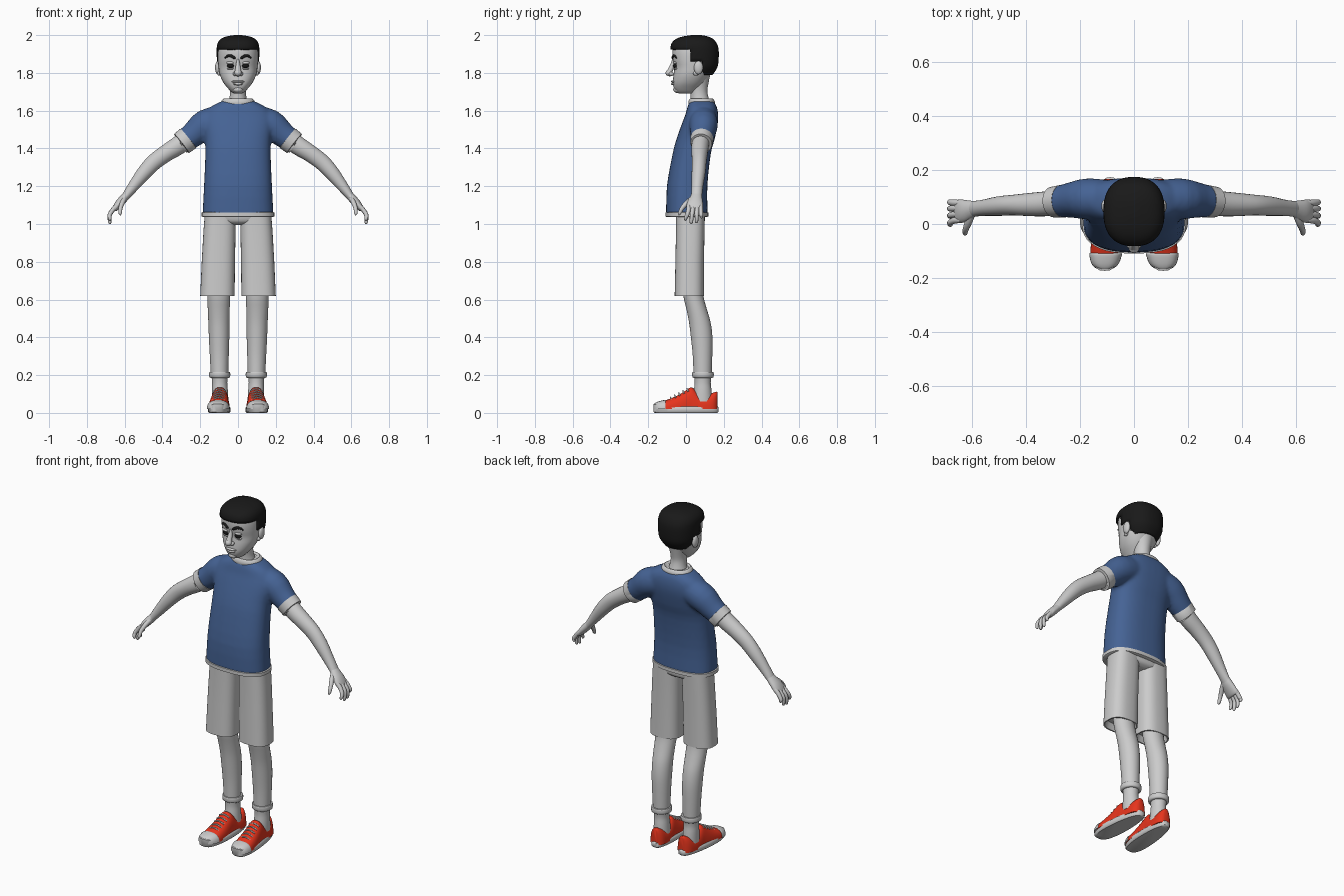
import bpy, bmesh, math
from mathutils import Vector, Matrix


def mat(name, col):
    m = bpy.data.materials.new(name)
    m.diffuse_color = (*col, 1)
    return m


BLUE = mat("blue cloth", (0.06, 0.125, 0.30))
RED = mat("red canvas", (0.80, 0.035, 0.012))
BLACK = mat("black hair", (0.010, 0.010, 0.010))


def spline(rows, steps):
    """Catmull-Rom interpolation of tuples, passing through every row."""
    out = []
    for i in range(len(rows) - 1):
        p = [rows[max(0, min(len(rows) - 1, i + k))] for k in (-1, 0, 1, 2)]
        for s in range(steps):
            t = s / steps
            out.append([0.5 * (2 * b + (c - a) * t + (2 * a - 5 * b + 4 * c - d) * t * t
                               + (3 * b - a - 3 * c + d) * t ** 3) for a, b, c, d in zip(*p)])
    return out + [list(rows[-1])]


def power(v, e):
    return math.copysign(abs(v) ** e, v)


def ellipse(n, expo):
    return [(power(math.cos(a), 2 / expo), power(math.sin(a), 2 / expo))
            for a in (2 * math.pi * k / n for k in range(n))]


def level_rings(rows, n=32, expo=2.3, steps=3):
    """Horizontal rings from rows (z, centre x, front y, back y, half width)."""
    return [[Vector((cx + rx * u, (yf + yb) / 2 + (yb - yf) / 2 * v, z)) for u, v in ellipse(n, expo)]
            for z, cx, yf, yb, rx in spline(rows, steps)]


def path_rings(rows, n=20, steps=3, ref=(0, 1, 0)):
    """Rings across a path from rows (x, y, z, half thickness, half size along ref)."""
    rows, ref, rings = spline(rows, steps), Vector(ref), []
    for i, r in enumerate(rows):
        t = (Vector(rows[min(i + 1, len(rows) - 1)][:3]) - Vector(rows[max(i - 1, 0)][:3])).normalized()
        v = (ref - t * ref.dot(t)).normalized()
        w = v.cross(t)
        rings.append([Vector(r[:3]) + w * (r[3] * a) + v * (r[4] * b) for a, b in ellipse(n, 2)])
    return rings


def finish(bm, name, material=None, angle=45):
    bmesh.ops.recalc_face_normals(bm, faces=bm.faces)
    me = bpy.data.meshes.new(name)
    bm.to_mesh(me)
    bm.free()
    me.shade_smooth()
    me.set_sharp_from_angle(angle=math.radians(angle))
    ob = bpy.data.objects.new(name, me)
    bpy.context.collection.objects.link(ob)
    if material:
        me.materials.append(material)
    return ob


def skin(name, *shells, material=None, drop=None):
    """Bridge each list of rings into a capped shell; drop(centre) removes faces."""
    bm = bmesh.new()
    for rings in shells:
        vs = [[bm.verts.new(p) for p in ring] for ring in rings]
        n = len(vs[0])
        for a, b in zip(vs, vs[1:]):
            for k in range(n):
                bm.faces.new((a[k], a[(k + 1) % n], b[(k + 1) % n], b[k]))
        bm.faces.new(vs[0])
        bm.faces.new(vs[-1])
    if drop:
        bmesh.ops.delete(bm, geom=[f for f in bm.faces if drop(f.calc_center_median())], context='FACES')
    return finish(bm, name, material)


def ball(name, loc, size, material=None):
    bm = bmesh.new()
    bmesh.ops.create_uvsphere(bm, u_segments=20, v_segments=12, radius=1,
                              matrix=Matrix.LocRotScale(Vector(loc), None, Vector(size)))
    return finish(bm, name, material)


def flip(rows, s):
    return [(r[0] * s, *r[1:]) for r in rows]


# shirt: torso and two sleeves fused into one smooth skin
torso = level_rings([(1.045, 0, -.105, .115, .188), (1.2, 0, -.101, .113, .180), (1.37, 0, -.071, .131, .173),
                     (1.45, 0, -.05, .152, .175), (1.53, 0, -.022, .168, .188), (1.58, 0, -.003, .170, .180),
                     (1.62, 0, .008, .163, .145), (1.65, 0, .02, .147, .088)], 40, 2.5)
sleeve = [(.08, .09, 1.555, .075, .070), (.17, .093, 1.527, .080, .076), (.235, .088, 1.475, .068, .065),
          (.293, .081, 1.432, .060, .056)]
shirt = skin("shirt", torso, *[path_rings(flip(sleeve, s), 28) for s in (1, -1)], material=BLUE)
rm = shirt.modifiers.new("fuse", 'REMESH')
rm.mode, rm.voxel_size, rm.use_smooth_shade = 'VOXEL', 0.010, True
sm = shirt.modifiers.new("soften", 'SMOOTH')
sm.factor, sm.iterations = 0.5, 5

# grey trims of the shirt
skin("shirt_hem", level_rings([(1.036, 0, -.10, .11, .185), (1.04, 0, -.109, .118, .192),
                               (1.06, 0, -.109, .118, .192), (1.064, 0, -.10, .11, .185)], 40, 2.5, 1))
skin("collar", level_rings([(1.635, 0, .013, .15, .085), (1.645, 0, .012, .153, .09), (1.658, 0, .016, .148, .083),
                            (1.664, 0, .022, .14, .073), (1.655, 0, .03, .13, .062)], 36, 2.2, 2))

# shorts waist, bridging both legs
skin("shorts_waist", level_rings([(.995, 0, -.02, .07, .06), (1.01, 0, -.045, .095, .13),
                                  (1.04, 0, -.055, .10, .172), (1.1, 0, -.06, .10, .17)], 36, 2.6))

# head and neck
skin("neck", level_rings([(1.62, 0, .02, .135, .062), (1.66, 0, .024, .122, .047), (1.70, 0, .022, .113, .042),
                          (1.74, 0, .015, .118, .046), (1.80, 0, .02, .13, .06)], 28, 2))
skin("head", level_rings([(1.69, 0, -.035, .04, .018), (1.698, 0, -.05, .055, .034), (1.72, 0, -.064, .075, .055),
                          (1.75, 0, -.069, .10, .078), (1.79, 0, -.066, .125, .096), (1.83, 0, -.062, .145, .103),
                          (1.87, 0, -.070, .153, .106), (1.92, 0, -.071, .155, .105), (1.96, 0, -.055, .14, .09),
                          (1.985, 0, 0, .10, .05)], 36, 2.25))


# hair: cap with a stepped hairline around the face and ears
def face_area(c):
    return (c.z < 1.923 and c.y < .018) or (c.z < 1.86 and c.y < .085) or c.z < 1.789


hair = skin("hair", level_rings([(1.788, 0, -.06, .140, .082), (1.825, 0, -.07, .164, .103), (1.86, 0, -.078, .172, .111),
                                 (1.923, 0, -.082, .173, .113), (1.957, 0, -.076, .162, .108),
                                 (1.98, 0, -.052, .143, .09), (1.993, 0, -.015, .115, .06),
                                 (2.0, 0, .03, .08, .02)], 48, 2.4), material=BLACK, drop=face_area)
so = hair.modifiers.new("thickness", 'SOLIDIFY')
so.thickness, so.offset = 0.016, -1

# nose and mouth
skin("nose", path_rings([(0, -.062, 1.872, .006, .012), (0, -.068, 1.85, .010, .012), (0, -.083, 1.815, .016, .014),
                         (0, -.088, 1.80, .018, .014), (0, -.078, 1.785, .008, .008)]))
ball("nose_tip", (0, -.089, 1.80), (.019, .019, .018))
ball("upper_lip", (0, -.064, 1.754), (.034, .016, .007))
ball("lower_lip", (0, -.064, 1.742), (.026, .015, .008))
ball("chin", (0, -.045, 1.712), (.027, .023, .018))


# shoe helpers: shoes toe out slightly
def mid(y):
    return .098 - .06 * y


def shoe_rings(rows, steps=3):
    """Arched sections from rows (y, half width, top z)."""
    return [[Vector((mid(y) + w * power(math.cos(a), .75), y, .02 + (zt - .02) * math.sin(a) ** .85))
             for a in (math.pi * k / 16 for k in range(17))] for y, w, zt in spline(rows, steps)]


def sole_ring(z, grow, lift=0):
    ring = []
    for k in range(40):
        a = 2 * math.pi * k / 40
        y = (.173 + grow) * math.sin(a)
        x = mid(y) + (.057 - .045 * y + grow) * power(math.cos(a), .65)
        ring.append(Vector((x, y, z + lift * max(0, -y - .09) / .08)))
    return ring


def mirror_x(rings, s):
    return [[Vector((p.x * s, p.y, p.z)) for p in r] for r in rings]


for s, side in ((1, "left"), (-1, "right")):
    def limb(name, rows, material=None, **kw):
        return skin(f"{side}_{name}", path_rings(flip(rows, s), **kw), material=material)

    def stack(name, rows, material=None, **kw):
        return skin(f"{side}_{name}", mirror_x(level_rings(rows, **kw), s), material=material)

    # face details
    ball(f"{side}_ear", (s * .107, .066, 1.828), (.014, .024, .036))
    ball(f"{side}_earlobe", (s * .10, .052, 1.798), (.010, .014, .013))
    ball(f"{side}_nostril", (s * .016, -.077, 1.795), (.011, .014, .011))
    ball(f"{side}_eye", (s * .038, -.054, 1.838), (.020, .014, .014), BLACK)
    ball(f"{side}_upper_eyelid", (s * .038, -.053, 1.853), (.024, .016, .009))
    ball(f"{side}_lower_eyelid", (s * .038, -.052, 1.823), (.022, .013, .006))
    limb("eyebrow", [(.014, -.070, 1.878, .004, .004), (.02, -.071, 1.880, .007, .006), (.04, -.066, 1.891, .008, .006),
                     (.06, -.057, 1.887, .006, .006), (.070, -.050, 1.877, .003, .003)], BLACK, n=12)

    # arm with sleeve cuff
    limb("sleeve_cuff", [(.262, .084, 1.455, .058, .055), (.264, .084, 1.453, .066, .061), (.299, .081, 1.426, .064, .057),
                         (.303, .080, 1.423, .055, .050), (.296, .081, 1.428, .050, .045)], steps=1, n=28)
    limb("arm", [(.24, .085, 1.47, .05, .045), (.32, .075, 1.413, .049, .046), (.38, .072, 1.375, .045, .043),
                 (.445, .070, 1.327, .043, .038), (.50, .066, 1.268, .038, .036), (.555, .060, 1.198, .029, .030),
                 (.59, .056, 1.152, .022, .029), (.605, .053, 1.13, .018, .030)], n=24)

    # hand: palm, four fingers, thumb
    limb("palm", [(.585, .058, 1.16, .019, .026), (.605, .053, 1.135, .022, .034), (.63, .048, 1.108, .021, .042),
                  (.652, .046, 1.08, .015, .043), (.657, .046, 1.073, .008, .035)], n=24)
    for name, y0, y1, z in (("index", .014, -.002, 1.018), ("middle", .036, .028, 1.0),
                            ("ring", .058, .056, 1.005), ("little", .078, .082, 1.03)):
        limb(f"{name}_finger", [(.638, y0, 1.10, .011, .011), (.660, y0, 1.078, .012, .012),
                                (.679, (y0 + y1) / 2, 1.05, .011, .011), (.679, y1, z + .012, .009, .009),
                                (.676, y1, z + .003, .006, .006), (.674, y1, z, .001, .001)], n=12)
    limb("thumb", [(.60, .035, 1.135, .013, .015), (.612, .005, 1.112, .013, .014), (.622, -.020, 1.085, .011, .011),
                   (.624, -.034, 1.057, .009, .009), (.622, -.037, 1.046, .002, .002)], n=14)

    # shorts leg with an open, turned-in hem
    stack("shorts_leg", [(.66, .107, -.045, .08, .075), (.635, .108, -.05, .085, .081), (.62, .109, -.053, .088, .084),
                         (.62, .109, -.06, .095, .091), (.80, .104, -.056, .095, .088), (.96, .098, -.053, .098, .085),
                         (1.05, .094, -.053, .10, .082)], expo=2.6, steps=1, n=36)

    # lower leg, sock and turned sock cuff
    stack("leg", [(.72, .105, -.022, .082, .062), (.62, .102, -.014, .092, .060), (.55, .102, .002, .110, .058),
                  (.48, .101, .016, .130, .056), (.40, .100, .026, .140, .054), (.30, .099, .036, .139, .050),
                  (.20, .098, .040, .136, .046)], expo=2, n=28)
    stack("sock", [(.06, .094, .035, .140, .044), (.12, .096, .042, .135, .042), (.16, .097, .046, .131, .040),
                   (.20, .097, .043, .136, .044)], expo=2, n=28)
    stack("sock_cuff", [(.185, .097, .042, .138, .046), (.19, .097, .034, .146, .055), (.208, .097, .032, .147, .056),
                        (.217, .097, .034, .145, .054), (.217, .097, .042, .138, .046)], expo=2, steps=2, n=28)

    # shoe: sole, canvas upper, toe cap, laces
    skin(f"{side}_sole", mirror_x([sole_ring(0, -.006), sole_ring(.006, 0), sole_ring(.028, 0, .018),
                                   sole_ring(.034, -.006, .016)], s))
    upper = [(-.150, .042, .05), (-.12, .056, .062), (-.06, .056, .085), (-.01, .052, .113), (.025, .048, .135),
             (.045, .048, .125), (.07, .048, .100), (.10, .048, .092), (.14, .043, .106), (.160, .030, .112),
             (.167, .015, .108)]
    skin(f"{side}_shoe_upper", mirror_x(shoe_rings(upper), s), material=RED)
    skin(f"{side}_toe_cap", mirror_x(shoe_rings([(-.171, .012, .044), (-.163, .034, .053), (-.145, .051, .061),
                                                 (-.115, .060, .068), (-.108, .059, .066)]), s))
    for i in range(5):
        y, z = -.082 + .022 * i, .080 + .0115 * i
        limb("lace_%d" % (i + 1), [(mid(y) - .032, y + .006, z - .012, .004, .004), (mid(y), y, z + .002, .004, .004),
                                   (mid(y) + .032, y + .006, z - .012, .004, .004)], n=8)
